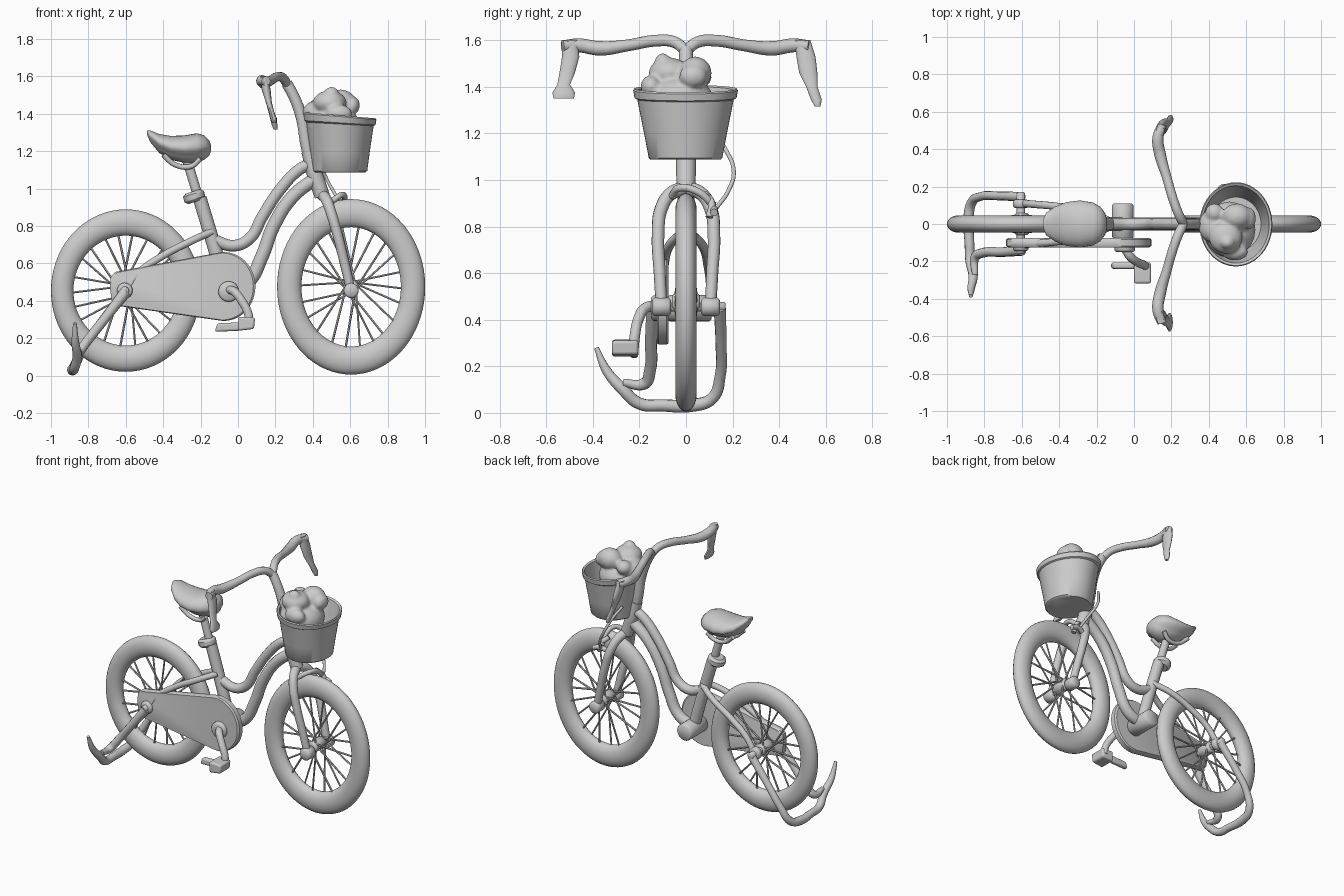
import bpy, bmesh, random
from math import sin, cos, pi
from mathutils import Vector

random.seed(4)


def finish(ob, angle=0.8):
    bpy.ops.object.select_all(action='DESELECT')
    ob.select_set(True)
    bpy.context.view_layer.objects.active = ob
    bpy.ops.object.shade_smooth_by_angle(angle=angle)
    return ob


def loft(name, rings, closed=False, angle=0.8):
    """Skin a list of equal rings; cap the ends, or join last to first."""
    bm = bmesh.new()
    vs = [[bm.verts.new(p) for p in r] for r in rings]
    n = len(rings[0])
    for a in range(len(rings) if closed else len(rings) - 1):
        r, s = vs[a], vs[(a + 1) % len(rings)]
        for i in range(n):
            j = (i + 1) % n
            bm.faces.new((r[i], r[j], s[j], s[i]))
    if not closed:
        bm.faces.new(vs[0])
        bm.faces.new(vs[-1])
    bmesh.ops.recalc_face_normals(bm, faces=bm.faces)
    me = bpy.data.meshes.new(name)
    bm.to_mesh(me)
    bm.free()
    ob = bpy.data.objects.new(name, me)
    bpy.context.collection.objects.link(ob)
    return finish(ob, angle)


def tube(name, paths, radius, radii=None, res=4):
    """Round tube along one or more smooth paths."""
    cu = bpy.data.curves.new(name, 'CURVE')
    cu.dimensions = '3D'
    cu.bevel_depth, cu.bevel_resolution = radius, res
    cu.resolution_u, cu.use_fill_caps = (8 if len(paths[0]) > 2 else 1), True
    for path in paths:
        sp = cu.splines.new('BEZIER')
        sp.bezier_points.add(len(path) - 1)
        for i, (bp, p) in enumerate(zip(sp.bezier_points, path)):
            bp.co = p
            bp.handle_left_type = bp.handle_right_type = 'AUTO'
            bp.radius = radii[i] if radii else 1
    ob = bpy.data.objects.new(name, cu)
    bpy.context.collection.objects.link(ob)
    finish_sel = bpy.context.view_layer.objects
    bpy.ops.object.select_all(action='DESELECT')
    ob.select_set(True)
    finish_sel.active = ob
    bpy.ops.object.convert(target='MESH')
    return finish(bpy.context.object)


def flip(path):
    return [(x, -y, z) for x, y, z in path]


def disc(name, x, z, r, y0, y1, n=24):
    """Cylinder across the bike, with softened rims."""
    b = min(0.01, r * 0.3)
    ring = lambda y, q: [(x + q * cos(2 * pi * i / n), y, z + q * sin(2 * pi * i / n)) for i in range(n)]
    return loft(name, [ring(y0, r - b), ring(y0 + b, r), ring(y1 - b, r), ring(y1, r - b)], angle=1.0)


def oval(cx, cy, z, rx, ry, n=40, tilt=0):
    return [(cx + rx * cos(2 * pi * i / n), cy + ry * sin(2 * pi * i / n),
             z + tilt * cos(2 * pi * i / n)) for i in range(n)]


# Wheels: slightly tall fat tyres, hub and spokes
def wheel(name, cx, cz, rx, rz, tx, tz):
    rings = []
    for i in range(72):
        a = 2 * pi * i / 72
        rings.append([(cx + cos(a) * (rx + tx * cos(b)), 0.046 * sin(b), cz + sin(a) * (rz + tz * cos(b)))
                      for b in [2 * pi * k / 20 for k in range(20)]])
    loft(name + "_tyre", rings, closed=True)
    disc(name + "_hub", cx, cz, 0.038, -0.06, 0.06)
    spokes = []
    for i in range(22):
        a = 2 * pi * i / 22 + random.uniform(-0.05, 0.05)
        h = a + (0.9 if i % 4 < 2 else -0.9)
        side = 0.045 if i % 2 else -0.045
        spokes.append([(cx + 0.03 * cos(h), side, cz + 0.03 * sin(h)),
                       (cx + (rx - tx * 0.85) * cos(a), side * 0.2, cz + (rz - tz * 0.85) * sin(a))])
    tube(name + "_spokes", spokes, 0.006, res=1)


wheel("front_wheel", 0.605, 0.475, 0.331, 0.394, 0.065, 0.075)
wheel("rear_wheel", -0.6, 0.455, 0.34, 0.364, 0.06, 0.07)

# Frame tubes
tube("top_tube", [[(-0.14, 0, 0.73), (-0.02, 0, 0.695), (0.064, 0, 0.735), (0.13, 0, 0.85),
                   (0.225, 0, 0.995), (0.325, 0, 1.10), (0.40, 0, 1.14)]], 0.031)
tube("down_tube", [[(0.42, 0, 1.06), (0.29, 0, 0.955), (0.19, 0, 0.80), (0.128, 0, 0.637),
                    (0.053, 0, 0.50), (-0.06, 0, 0.45)]], 0.036)
tube("seat_tube", [[(-0.205, 0, 0.95), (-0.13, 0, 0.70), (-0.06, 0, 0.45)]], 0.037)
tube("seat_post", [[(-0.275, 0, 1.16), (-0.205, 0, 0.93)]], 0.026)
tube("seat_clamp", [[(-0.242, 0, 0.985), (-0.238, 0, 0.972), (-0.231, 0, 0.945), (-0.226, 0, 0.93)]],
     0.058, [0.7, 1, 1, 0.7])
tube("head_tube", [[(0.375, 0, 1.20), (0.41, 0, 1.08), (0.45, 0, 0.96)]], 0.043, [0.85, 1, 0.95])
stay = [(-0.14, 0.02, 0.77), (-0.25, 0.07, 0.72), (-0.42, 0.095, 0.63), (-0.53, 0.105, 0.55), (-0.6, 0.11, 0.455)]
tube("seat_stays", [stay, flip(stay)], 0.02)
disc("bottom_bracket", -0.06, 0.45, 0.057, -0.08, 0.11)
disc("rear_axle", -0.605, 0.455, 0.022, -0.16, 0.17)
disc("rear_nut_left", -0.605, 0.455, 0.042, 0.085, 0.13)
disc("rear_nut_right", -0.605, 0.455, 0.042, -0.145, -0.085)

# Front fork with arched crown
fork = [(0.45, 0, 0.965), (0.47, 0.06, 0.945), (0.495, 0.105, 0.88), (0.53, 0.12, 0.76),
        (0.57, 0.113, 0.60), (0.605, 0.105, 0.45)]
tube("fork", [fork, flip(fork)], 0.027, [1.1, 1.1, 1.05, 1, 0.95, 0.9])
disc("front_axle", 0.605, 0.455, 0.02, -0.13, 0.13)
for s, side in ((1, "left"), (-1, "right")):
    disc("front_nut_" + side, 0.605, 0.455, 0.04, s * 0.105 - 0.04, s * 0.105 + 0.04)

# Front brake and cable
tube("front_brake", [[(0.50, -0.06, 0.93), (0.55, -0.03, 0.965), (0.57, 0.05, 0.95), (0.56, 0.12, 0.89)],
                     [(0.52, 0.11, 0.86), (0.57, 0.12, 0.875), (0.62, 0.12, 0.86)],
                     [(0.53, 0.08, 0.94), (0.57, 0.11, 0.90), (0.59, 0.10, 0.84)]], 0.016)
tube("brake_cable", [[(0.40, 0.12, 1.20), (0.44, 0.17, 1.13), (0.48, 0.205, 1.04), (0.53, 0.18, 0.95),
                      (0.56, 0.13, 0.88)]], 0.009)

# Handlebar, stem and hanging brake levers
tube("stem", [[(0.39, 0, 1.13), (0.365, 0, 1.24), (0.34, 0, 1.38), (0.30, 0, 1.49), (0.26, 0, 1.565)]],
     0.031, [1, 1.05, 1, 0.95, 0.95])
bar = [(0.265, 0, 1.555), (0.24, 0.05, 1.592), (0.21, 0.13, 1.598), (0.175, 0.25, 1.578),
       (0.14, 0.37, 1.565), (0.128, 0.46, 1.578), (0.15, 0.53, 1.575)]
tube("handlebar", [bar, flip(bar)], 0.025, [1, 1, 1, 1, 1.25, 1.2, 1])
lever_left = [(0.14, 0.50, 1.60, 0.02, 0.035), (0.15, 0.515, 1.53, 0.024, 0.042), (0.165, 0.525, 1.46, 0.016, 0.04),
              (0.18, 0.54, 1.40, 0.014, 0.025), (0.195, 0.56, 1.345, 0.016, 0.024), (0.20, 0.565, 1.315, 0.01, 0.012)]
lever_right = [(0.14, -0.50, 1.60, 0.02, 0.035), (0.15, -0.495, 1.53, 0.024, 0.038), (0.165, -0.51, 1.46, 0.016, 0.034),
               (0.18, -0.525, 1.41, 0.014, 0.028), (0.19, -0.525, 1.375, 0.018, 0.05), (0.195, -0.525, 1.35, 0.012, 0.045)]
for nm, st in (("brake_lever_left", lever_left), ("brake_lever_right", lever_right)):
    loft(nm, [oval(x, y, z, a, b, 14) for x, y, z, a, b in st])

# Saddle: stations of x, top, bottom, half width
rings = []
for x, t, b, w in [(-0.487, 1.312, 1.29, 0.02), (-0.47, 1.312, 1.25, 0.06), (-0.42, 1.292, 1.19, 0.095),
                   (-0.36, 1.282, 1.155, 0.117), (-0.29, 1.284, 1.138, 0.126), (-0.22, 1.296, 1.135, 0.115),
                   (-0.18, 1.285, 1.155, 0.092), (-0.155, 1.26, 1.175, 0.06), (-0.145, 1.235, 1.20, 0.025)]:
    m = b + (t - b) * 0.55
    ring = []
    for k in range(28):
        a = 2 * pi * k / 28
        c, s = cos(a), sin(a)
        ring.append((x, w * c * (0.8 if s < -0.4 else 1), m + ((t - m) if s > 0 else (m - b)) * s))
    rings.append(ring)
loft("saddle", rings, angle=1.2)
tube("saddle_rails", [[(-0.40, y, 1.18), (-0.33, y * 0.8, 1.125), (-0.25, y * 0.8, 1.12), (-0.20, y, 1.16)]
                      for y in (-0.06, 0.06)], 0.014)

# Chain guard: tapered plate with a round front end
outline = [(-0.655, 0.375), (-0.675, 0.40), (-0.685, 0.47), (-0.68, 0.53), (-0.655, 0.555)]
outline += [(-0.075 + 0.168 * sin(a), 0.477 + 0.184 * cos(a)) for a in [pi * (i / 24 * 1.05 - 0.03) for i in range(25)]]


def guard_ring(y, f):
    return [(-0.28 + (x + 0.28) * f, y, 0.47 + (z - 0.47) * f) for x, z in outline]


loft("chain_guard", [guard_ring(-0.075, 0.97), guard_ring(-0.083, 1), guard_ring(-0.117, 1),
                     guard_ring(-0.125, 0.97)], angle=0.6)

# Crank and pedal
disc("crank_hub", -0.05, 0.45, 0.055, -0.15, -0.10)
tube("crank_arm", [[(-0.05, -0.13, 0.46), (-0.02, -0.175, 0.45), (0.02, -0.205, 0.40), (0.055, -0.22, 0.33),
                    (0.06, -0.225, 0.28)]], 0.023)
pedal = [(0.0, 0.24), (0.085, 0.25), (0.092, 0.31), (0.0, 0.315)]
for nm, pts, y0, y1 in (("pedal", pedal, -0.318, -0.205),
                        ("pedal_plate", [(-0.125, 0.235), (0.01, 0.24), (0.01, 0.285), (-0.11, 0.28)], -0.24, -0.205)):
    ob = loft(nm, [[(x, y, z) for x, z in pts] for y in (y0, y1)])
    bev = ob.modifiers.new("Bevel", 'BEVEL')
    bev.width, bev.segments = 0.012, 3

# Rear stand: left arm runs under the wheel, right arm ends in a short foot
tube("stand_left", [[(-0.60, 0.145, 0.45), (-0.72, 0.15, 0.30), (-0.82, 0.147, 0.16), (-0.87, 0.11, 0.06),
                     (-0.885, 0.02, 0.032), (-0.88, -0.10, 0.032), (-0.875, -0.20, 0.04), (-0.86, -0.27, 0.10),
                     (-0.87, -0.34, 0.18), (-0.872, -0.385, 0.28)]], 0.026, [1, 0.9, 0.9, 1, 1.1, 1, 1, 1, 0.8, 0.4])
tube("stand_right", [[(-0.60, -0.14, 0.45), (-0.70, -0.15, 0.32), (-0.81, -0.155, 0.18), (-0.85, -0.18, 0.125),
                      (-0.85, -0.27, 0.13)]], 0.027, [1.1, 0.95, 0.95, 0.95, 0.6])

# Basket: hollow tapered bucket with a rolled rim
cx = 0.545
wall = [(1.087, 0.135, 0.15, 0), (1.095, 0.146, 0.158, 0), (1.20, 0.16, 0.178, 0), (1.345, 0.18, 0.207, -0.01),
        (1.352, 0.19, 0.219, -0.012), (1.385, 0.195, 0.225, -0.016), (1.392, 0.19, 0.22, -0.016),
        (1.385, 0.178, 0.207, -0.016), (1.20, 0.147, 0.165, 0), (1.115, 0.134, 0.146, 0)]
loft("basket", [oval(cx, -0.002, z, a, b, 48, t) for z, a, b, t in wall], angle=0.7)

# Soft toy in the basket: lumps fused by a voxel remesh
bm = bmesh.new()
for p, r in [((0.51, -0.03, 1.34), (0.14, 0.15, 0.11)), ((0.42, -0.01, 1.41), (0.075, 0.09, 0.06)),
             ((0.49, -0.07, 1.46), (0.09, 0.09, 0.065)), ((0.50, -0.10, 1.505), (0.04, 0.035, 0.04)),
             ((0.55, 0.04, 1.46), (0.08, 0.07, 0.07)), ((0.61, 0.03, 1.445), (0.042, 0.06, 0.05)),
             ((0.54, -0.15, 1.40), (0.07, 0.045, 0.05)), ((0.43, 0.06, 1.44), (0.05, 0.05, 0.045))]:
    res = bmesh.ops.create_icosphere(bm, subdivisions=3, radius=1)
    for v in res['verts']:
        v.co = Vector(p) + Vector((v.co.x * r[0], v.co.y * r[1], v.co.z * r[2]))
me = bpy.data.meshes.new("soft_toy")
bm.to_mesh(me)
bm.free()
toy = bpy.data.objects.new("soft_toy", me)
bpy.context.collection.objects.link(toy)
rm = toy.modifiers.new("Fuse", 'REMESH')
rm.mode, rm.voxel_size, rm.use_smooth_shade = 'VOXEL', 0.01, True
sm = toy.modifiers.new("Soften", 'SMOOTH')
sm.factor, sm.iterations = 0.5, 4
